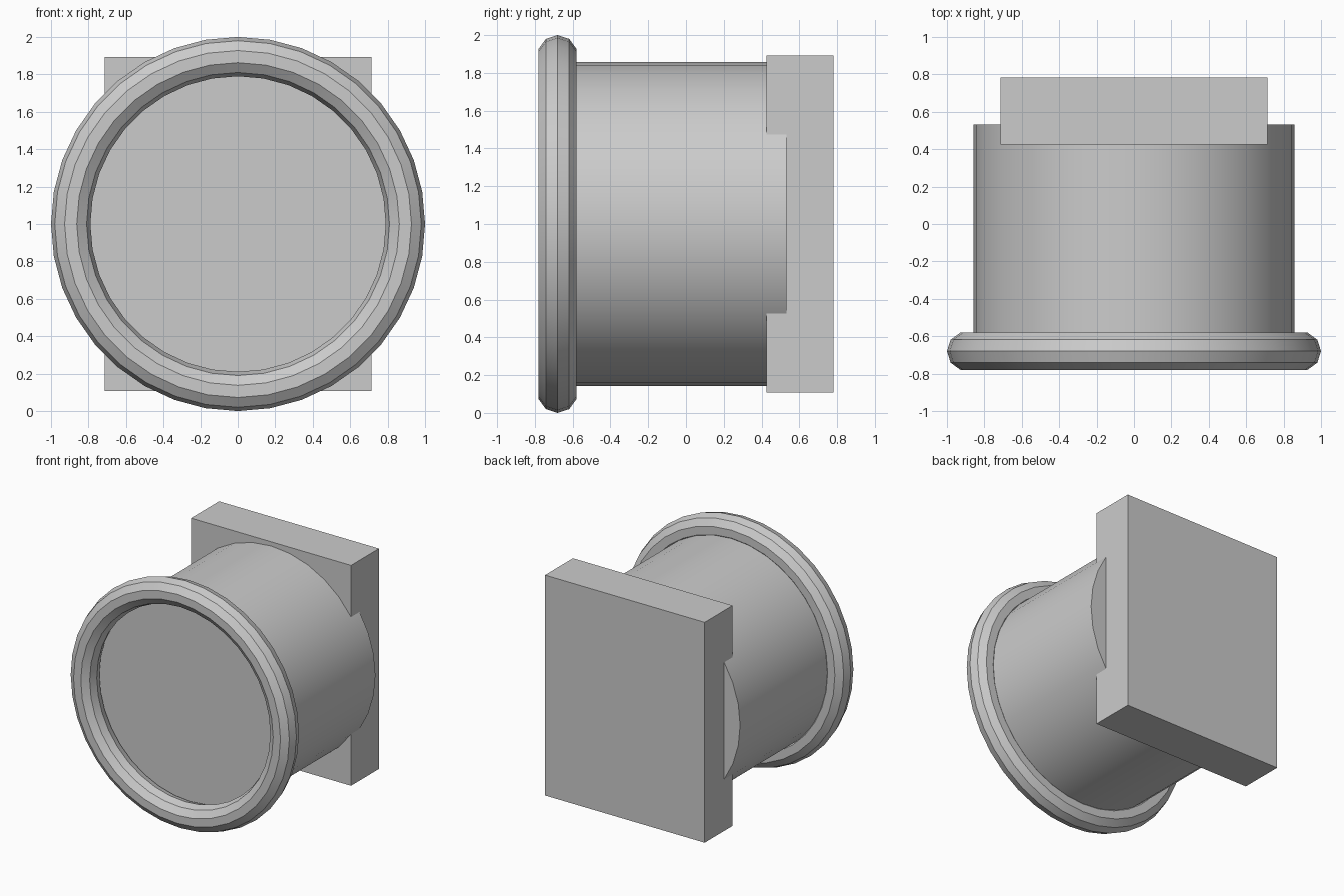
import bpy
import bmesh
from math import cos, sin, pi, radians
from mathutils import Matrix, Vector

cube = bpy.data.objects.get("Cube")
if cube:
    bpy.data.objects.remove(cube, do_unlink=True)

grey = bpy.data.materials.new("plain grey")
grey.use_nodes = True
colour = (0.6, 0.6, 0.6, 1)
grey.diffuse_color = colour
grey.node_tree.nodes["Principled BSDF"].inputs["Base Color"].default_value = colour

AXIS_Z = 1.0  # height of the barrel axis


def finish(name, bm, smooth=False):
    bmesh.ops.recalc_face_normals(bm, faces=bm.faces)
    mesh = bpy.data.meshes.new(name)
    bm.to_mesh(mesh)
    bm.free()
    mesh.materials.append(grey)
    obj = bpy.data.objects.new(name, mesh)
    bpy.context.collection.objects.link(obj)
    if smooth:
        bpy.ops.object.select_all(action="DESELECT")
        obj.select_set(True)
        bpy.context.view_layer.objects.active = obj
        bpy.ops.object.shade_smooth_by_angle(angle=radians(30))
    return obj


# Barrel: closed cylinder lying along y, its front face set at the back of the rim
front, back, radius = -0.59, 0.533, 0.858
bm = bmesh.new()
bmesh.ops.create_cone(
    bm, cap_ends=True, segments=32, radius1=radius, radius2=radius, depth=back - front,
    matrix=Matrix.Translation((0, (front + back) / 2, AXIS_Z)) @ Matrix.Rotation(pi / 2, 4, "X"))
finish("barrel", bm, smooth=True)

# Front rim: ten-sided tube swept round the barrel axis
rim_y, major, minor, sides, steps = -0.68, 0.895, 0.105, 10, 36
bm = bmesh.new()
rings = []
for i in range(steps):
    a = 2 * pi * i / steps
    ring = []
    for j in range(sides):
        b = 2 * pi * j / sides
        r = major + minor * cos(b)
        ring.append(bm.verts.new((r * cos(a), rim_y + minor * sin(b), AXIS_Z + r * sin(a))))
    rings.append(ring)
for i in range(steps):
    here, after = rings[i], rings[(i + 1) % steps]
    for j in range(sides):
        k = (j + 1) % sides
        bm.faces.new((here[j], here[k], after[k], after[j]))
finish("front_rim", bm, smooth=True)

# Back plate: plain rectangular block
low, high = Vector((-0.715, 0.425, 0.108)), Vector((0.715, 0.782, 1.892))
bm = bmesh.new()
bmesh.ops.create_cube(
    bm, size=1,
    matrix=Matrix.Translation((low + high) / 2) @ Matrix.Diagonal((*(high - low), 1)))
finish("back_plate", bm)
